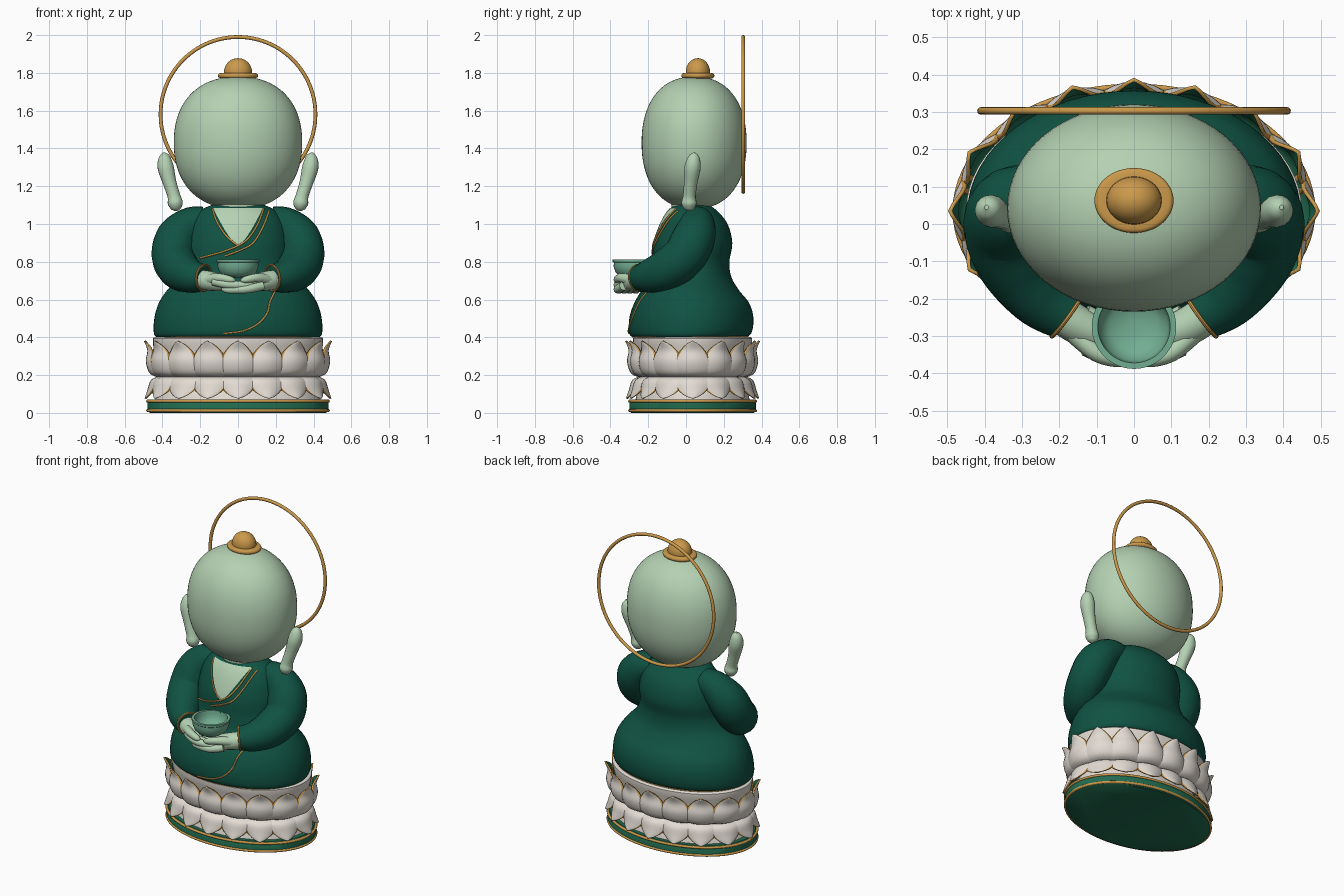
import bpy, bmesh, math
from mathutils import Vector

if "Cube" in bpy.data.objects:
    bpy.data.objects.remove(bpy.data.objects["Cube"])


def material(name, r, g, b):
    m = bpy.data.materials.new(name)
    m.use_nodes = True
    m.diffuse_color = (r, g, b, 1)
    m.node_tree.nodes["Principled BSDF"].inputs["Base Color"].default_value = (r, g, b, 1)
    return m


ROBE = material("dark green robe", .005, .085, .055)
SKIN = material("pale jade skin", .46, .64, .45)
GOLD = material("gold trim", .6, .32, .07)
WHITE = material("ivory petal", .76, .71, .65)
LEAF = material("leaf green", .015, .15, .08)
BOWL = material("bowl jade", .17, .42, .29)


def spline(pts, n=6):
    """Smooth path through tuples of any length."""
    out = []
    for i in range(len(pts) - 1):
        p = [pts[max(i - 1, 0)], pts[i], pts[i + 1], pts[min(i + 2, len(pts) - 1)]]
        for k in range(n):
            t = k / n
            out.append(tuple(
                .5 * (2 * b + (c - a) * t + (2 * a - 5 * b + 4 * c - d) * t * t
                      + (3 * b - a - 3 * c + d) * t ** 3)
                for a, b, c, d in zip(*p)))
    return out + [tuple(pts[-1])]


def smooth(ob, angle=40):
    bpy.ops.object.select_all(action="DESELECT")
    ob.select_set(True)
    bpy.context.view_layer.objects.active = ob
    bpy.ops.object.shade_smooth_by_angle(angle=math.radians(angle))


def add_mesh(name, bm, *mats):
    me = bpy.data.meshes.new(name)
    bm.to_mesh(me)
    bm.free()
    for m in mats:
        me.materials.append(m)
    ob = bpy.data.objects.new(name, me)
    bpy.context.collection.objects.link(ob)
    smooth(ob)
    return ob


def loft(name, rows, mat, sides=64):
    """Stack of ellipses, each row being z, x radius, y radius, y centre."""
    bm = bmesh.new()
    rings = []
    for z, rx, ry, cy in rows:
        angles = [math.tau * k / sides for k in range(sides)]
        rings.append([bm.verts.new((rx * math.cos(a), cy + ry * math.sin(a), z)) for a in angles])
    for lo, hi in zip(rings, rings[1:]):
        for k in range(sides):
            j = (k + 1) % sides
            bm.faces.new((lo[k], lo[j], hi[j], hi[k]))
    bm.faces.new(rings[0][::-1])
    bm.faces.new(rings[-1])
    return add_mesh(name, bm, mat)


def tube(name, pts, mat, closed=False, sides=3):
    """Round tube through x, y, z, radius points."""
    cu = bpy.data.curves.new(name, "CURVE")
    cu.dimensions = "3D"
    cu.bevel_depth = 1
    cu.bevel_resolution = sides
    cu.use_fill_caps = True
    sp = cu.splines.new("POLY")
    sp.points.add(len(pts) - 1)
    for p, (x, y, z, r) in zip(sp.points, pts):
        p.co = (x, y, z, 1)
        p.radius = r
    sp.use_cyclic_u = closed
    cu.materials.append(mat)
    ob = bpy.data.objects.new(name, cu)
    bpy.context.collection.objects.link(ob)
    bpy.ops.object.select_all(action="DESELECT")
    ob.select_set(True)
    bpy.context.view_layer.objects.active = ob
    bpy.ops.object.convert(target="MESH")
    smooth(bpy.context.object, 60)
    return bpy.context.object


def ring(name, rx, ry, cy, z, r, mat):
    angles = [math.tau * k / 80 for k in range(80)]
    tube(name, [(rx * math.cos(a), cy + ry * math.sin(a), z, r) for a in angles], mat, True)


# Oval base and lotus core
CY = .035
loft("base_plate", [(0, .465, .325, CY), (.01, .48, .335, CY), (.055, .48, .335, CY),
                    (.07, .465, .325, CY)], LEAF)
for z in (.012, .062):
    ring("base_trim", .478, .333, CY, z, .008, GOLD)
loft("lotus_core", [(z, r, r - .135, CY) for z, r in
     spline([(.06, .44), (.13, .42), (.185, .39), (.25, .42), (.33, .44), (.395, .45), (.4, .42)], 3)], WHITE)


# Lotus petals, evenly spaced round the oval
def petals(name, a, b, profile, flip, count=16):
    samples = [math.tau * k / 2000 for k in range(2000)]
    speed = [math.hypot(a * math.cos(t), b * math.sin(t)) for t in samples]
    step = sum(speed) / count
    run, angles = 0, []
    for t, s in zip(samples, speed):
        if run >= step * len(angles) - 1e-9 and len(angles) < count:
            angles.append(t)
        run += s
    width = step * math.tau / 2000 * .6
    cols = (-1, -.88, -.6, -.3, 0, .3, .6, .88, 1)
    rows = spline(profile, 4)
    bm = bmesh.new()
    for t in angles:
        tan = Vector((a * math.cos(t), b * math.sin(t), 0)).normalized()
        out = Vector((tan.y, -tan.x, 0))
        foot = Vector((a * math.sin(t), CY - b * math.cos(t), 0))
        grid = []
        for i, (d, z) in enumerate(rows):
            w = max(0, math.sin(math.pi * (.2 + .8 * i / (len(rows) - 1)))) ** .8
            grid.append([bm.verts.new(foot + tan * (u * w * width) + out * (d - .035 * u * u * w)
                                      + Vector((0, 0, z))) for u in cols])
        for lo, hi in zip(grid, grid[1:]):
            for k in range(len(cols) - 1):
                quad = (lo[k], lo[k + 1], hi[k + 1], hi[k])
                f = bm.faces.new(quad[::-1] if flip else quad)
                f.material_index = 2 if k in (0, len(cols) - 2) else 0
    bmesh.ops.remove_doubles(bm, verts=bm.verts, dist=.0003)
    ob = add_mesh(name, bm, WHITE, LEAF, GOLD)
    mod = ob.modifiers.new("thickness", "SOLIDIFY")
    mod.thickness = .01
    mod.offset = -1
    mod.material_offset = 1
    mod.material_offset_rim = 2


petals("upper_petals", .488, .347, [(-.1, .18), (-.025, .205), (0, .27), (-.008, .33), (.01, .38)], False)
petals("lower_petals", .485, .343, [(-.08, .2), (-.025, .175), (-.005, .12), (.01, .076)], True)

# Robe: lap and torso in one form, given as z, half width, front y, back y
BODY = [(z, rx, (back - front) / 2, (back + front) / 2) for z, rx, front, back in spline([
    (.395, .42, -.27, .30), (.42, .445, -.3, .345), (.5, .443, -.3, .357), (.58, .42, -.275, .335),
    (.65, .375, -.235, .28), (.72, .31, -.195, .24), (.8, .275, -.18, .23), (.9, .27, -.17, .245),
    (1, .25, -.135, .22), (1.07, .2, -.095, .165), (1.1, .14, -.06, .12)])]
loft("robe", BODY, ROBE)


def front_y(x, z):
    """Front surface of the robe."""
    for lo, hi in zip(BODY, BODY[1:]):
        if lo[0] <= z <= hi[0]:
            t = (z - lo[0]) / (hi[0] - lo[0])
            rx, ry, cy = (p + (q - p) * t for p, q in zip(lo[1:], hi[1:]))
            return cy - ry * math.sqrt(max(0, 1 - (x / rx) ** 2))
    return BODY[-1][3]


# Bare chest in the neckline
bm = bmesh.new()
grid = []
for i in range(15):
    z = .885 + .2 * i / 14
    w = .002 + .13 * (i / 14) ** .75
    grid.append([bm.verts.new((w * k / 5, front_y(w * k / 5, z) - .004, z)) for k in range(-5, 6)])
for lo, hi in zip(grid, grid[1:]):
    for k in range(10):
        bm.faces.new((lo[k], lo[k + 1], hi[k + 1], hi[k]))
add_mesh("chest", bm, SKIN)
loft("neck", [(1, .12, .1, .03), (1.08, .125, .105, .03), (1.16, .13, .11, .03)], SKIN)

# Gold robe edges lying on the cloth
for name, path in {
    "collar_right": [(-.135, 1.08), (-.11, 1.01), (-.06, .935), (0, .885)],
    "collar_left": [(.135, 1.08), (.105, 1), (.055, .925), (0, .885), (-.09, .85), (-.2, .82)],
    "collar_outer": [(.165, 1.07), (.13, .98), (.08, .9), (.01, .86), (-.07, .83)],
    "robe_fold": [(-.08, .42), (.03, .435), (.11, .475), (.155, .53), (.17, .59), (.2, .65)],
}.items():
    tube(name, [(x, front_y(x, z) - .002, z, .005) for x, z in spline(path)], GOLD)
ring("robe_hem", .428, .305, .022, .403, .005, GOLD)

# Sleeves, cuffs, hands and ears on both sides
for s, side in ((1, "left"), (-1, "right")):
    def mirrored(pts):
        return spline([(s * x, y, z, r) for x, y, z, r in pts])

    sleeve = mirrored([(.17, .06, 1.02, .075), (.25, .06, .995, .095), (.32, .04, .925, .115),
                       (.342, -.01, .83, .115), (.31, -.1, .76, .11), (.25, -.19, .725, .09),
                       (.18, -.245, .715, .07)])
    tube(side + "_sleeve", sleeve, ROBE, sides=8)
    end, before = Vector(sleeve[-1][:3]), Vector(sleeve[-2][:3])
    bpy.ops.mesh.primitive_torus_add(major_radius=.069, minor_radius=.006, major_segments=40,
                                     minor_segments=8, location=end,
                                     rotation=(end - before).to_track_quat("Z", "Y").to_euler())
    cuff = bpy.context.object
    cuff.name = side + "_cuff"
    cuff.data.materials.append(GOLD)
    smooth(cuff)
    tube(side + "_forearm", mirrored([(.22, -.22, .71, .05), (.16, -.265, .7, .052),
                                      (.09, -.295, .69, .045), (.03, -.3, .685, .03)]), SKIN, sides=6)
    drop = .012 * s
    for k in range(4):
        y = -.25 - .03 * k
        tube(side + "_finger", mirrored([(.13, y + .01, .685 - drop, .024), (.05, y - .02, .668 - drop, .023),
                                         (-.05, y - .012, .664 - drop, .02), (-.085, y, .668 - drop, .008)]), SKIN)
    tube(side + "_thumb", mirrored([(.16, -.29, .705, .03), (.1, -.345, .715, .024),
                                    (.04, -.365, .705, .019), (.015, -.365, .7, .007)]), SKIN)
    tube(side + "_ear", mirrored([(.395, .045, 1.378, .006), (.39, .042, 1.355, .03), (.383, .035, 1.3, .043),
                                  (.362, .025, 1.22, .036), (.34, .018, 1.15, .034), (.332, .016, 1.11, .04),
                                  (.33, .016, 1.08, .026), (.33, .016, 1.068, .005)]), SKIN, sides=6)

# Alms bowl
loft("bowl", [(z, r, r, -.275) for r, z in [
    (.05, .715), (.075, .72), (.098, .745), (.108, .775), (.107, .795), (.113, .8), (.113, .812),
    (.097, .812), (.094, .795), (.09, .765), (.065, .74), (.02, .732)]], BOWL)

# Head, a slightly squared ellipsoid
rows = []
for i in range(41):
    a = math.pi * (i / 40 - .5)
    r = max(math.cos(a), 1e-4) ** .87
    rows.append((1.43 + math.copysign(.35 * abs(math.sin(a)) ** .9, a), .34 * r, .278 * r, .043))
loft("head", rows, SKIN)

# Gold crown knob
loft("crown_disc", [(z, r, r * .82, .063) for z, r in
     spline([(1.77, .09), (1.777, .103), (1.787, .106), (1.797, .1), (1.8, .08)], 3)], GOLD)
loft("crown_knob", [(1.805 + .073 * math.sin(a), .074 * math.cos(a), .064 * math.cos(a), .063)
                    for a in [math.pi * .498 * (k / 8 - 1) for k in range(17)]], GOLD)

# Halo ring
bpy.ops.mesh.primitive_torus_add(major_radius=.41, minor_radius=.01, major_segments=96, minor_segments=12,
                                 location=(0, .303, 1.58), rotation=(math.pi / 2, 0, 0))
halo = bpy.context.object
halo.name = "halo"
halo.data.materials.append(GOLD)
smooth(halo)
